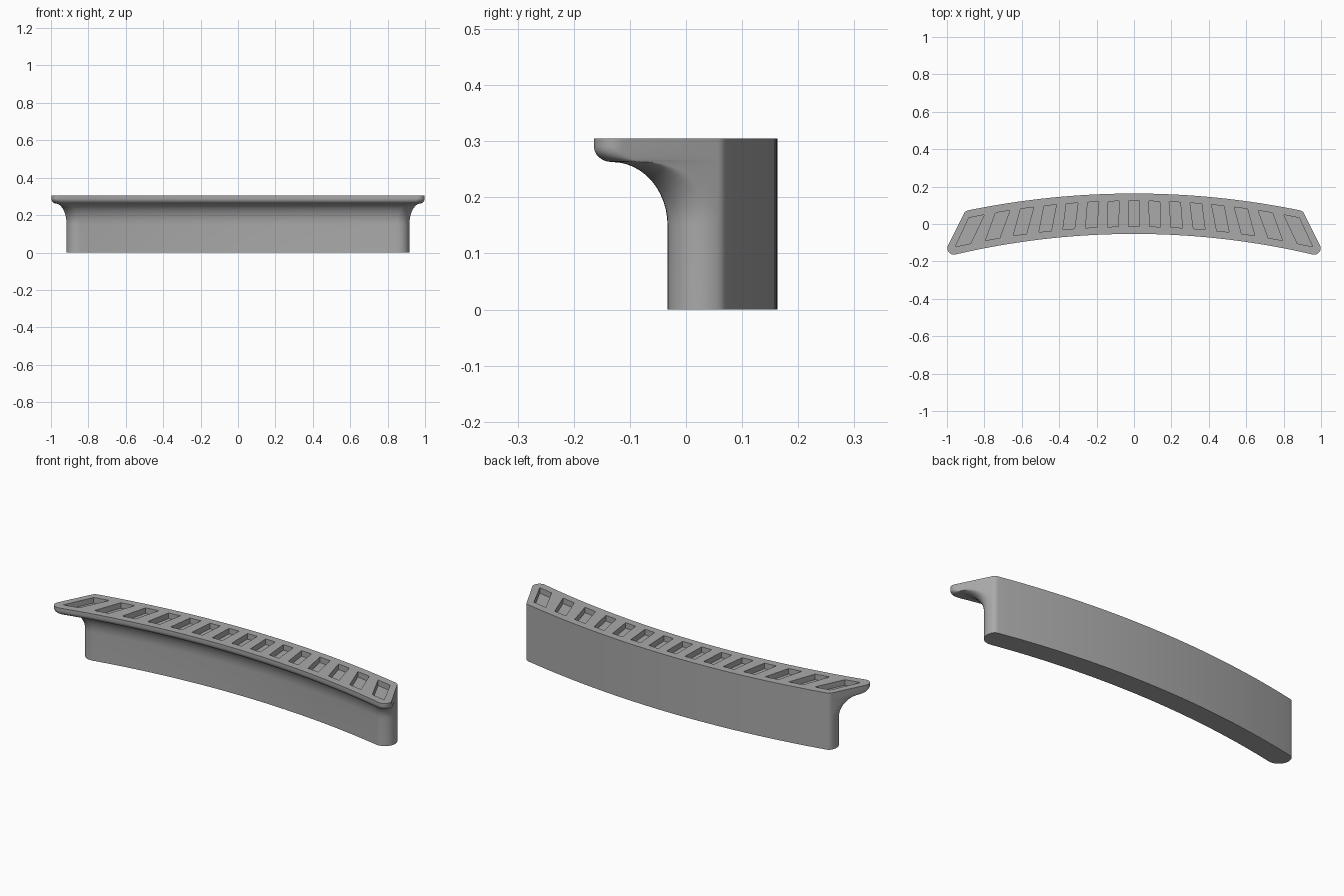
import bpy, bmesh, math
from mathutils import Vector

cube = bpy.data.objects.get("Cube")
if cube:
    bpy.data.objects.remove(cube)

HEIGHT = 0.305
CENTRE = Vector((0, -4.25))          # shared centre of all plan arcs
R_FRONT, R_BACK = 4.197, 4.413
END_POINT = Vector((0.91, 0.055))    # slanted end line
END_DIR = Vector((0.447, -0.894)).normalized()
END_IN = Vector((END_DIR.y, -END_DIR.x))


def material(name, colour):
    mat = bpy.data.materials.new(name)
    mat.use_nodes = True
    mat.diffuse_color = colour
    mat.node_tree.nodes["Principled BSDF"].inputs["Base Color"].default_value = colour
    return mat


def polar(radius, x):
    return Vector((x, CENTRE.y + math.sqrt(radius ** 2 - x ** 2)))


def corner_centre(rho, r):
    """Centre of a corner round touching the end line, at distance rho from CENTRE."""
    q = END_POINT + END_IN * r - CENTRE
    b = q.dot(END_DIR)
    t = -b - math.sqrt(b * b - q.length_squared + rho * rho)
    t2 = -2 * b - t
    return CENTRE + q + END_DIR * min(t, t2, key=abs)


def arc(c, r, a, b, n):
    return [c + r * Vector((math.cos(a + (b - a) * i / n), math.sin(a + (b - a) * i / n)))
            for i in range(n + 1)]


def footprint(setback):
    """Closed plan outline with the front face moved back by setback."""
    rf = R_FRONT + setback
    r1, r2 = 0.035 + 0.24 * setback, 0.03
    c1, c2 = corner_centre(rf + r1, r1), corner_centre(R_BACK - r2, r2)
    end = math.atan2(-END_IN.y, -END_IN.x)
    to_c, from_c = CENTRE - c1, c2 - CENTRE
    front = arc(c1, r1, math.atan2(to_c.y, to_c.x), end, 12)
    back = arc(c2, r2, end, math.atan2(from_c.y, from_c.x), 6)
    n, half = 20, []
    half += [polar(rf, front[0].x * i / n) for i in range(n)]
    half += front + back
    half += [polar(R_BACK, back[-1].x * (1 - i / n)) for i in range(1, n + 1)]
    return half + [Vector((-p.x, p.y)) for p in reversed(half[1:-1])]


def loft(bm, rings):
    loops = [[bm.verts.new((p.x, p.y, z)) for p in ring] for ring, z in rings]
    for low, high in zip(loops, loops[1:]):
        for i in range(len(low)):
            j = (i + 1) % len(low)
            bm.faces.new((low[i], low[j], high[j], high[i]))
    bm.faces.new(loops[0][::-1])
    bm.faces.new(loops[-1])


def make_object(name, bm, mat):
    bmesh.ops.recalc_face_normals(bm, faces=bm.faces)
    mesh = bpy.data.meshes.new(name)
    bm.to_mesh(mesh)
    bm.free()
    mesh.materials.append(mat)
    obj = bpy.data.objects.new(name, mesh)
    bpy.context.collection.objects.link(obj)
    return obj


grey = material("mid grey", (0.4, 0.4, 0.4, 1))

# Curved body: straight wall, concave sweep under the ledge, rounded lip
profile = [(0.105, 0)]
for i in range(13):
    a = math.pi / 2 * i / 12
    profile.append((0.025 + 0.08 * math.cos(a), 0.15 + 0.113 * math.sin(a)))
profile = [(0.105, 0)]
for i in range(13):
    a = math.pi / 2 * i / 12
    profile.append((0.025 + 0.08 * (1 - (1 - math.cos(a))), 0.15 + 0.113 * math.sin(a)))
# the sweep bulges toward the wall, so mirror the quarter round
profile = [(0.105, 0)] + [(0.025 + 0.08 * math.cos(math.pi / 24 * i),
                           0.15 + 0.113 * math.sin(math.pi / 24 * i)) for i in range(13)]
profile += [(0.025 * (1 - math.sin(math.pi / 12 * i)),
             0.29 - 0.027 * math.cos(math.pi / 12 * i)) for i in range(1, 7)]
profile.append((0, HEIGHT))
bm = bmesh.new()
loft(bm, [(footprint(s), z) for s, z in profile])
body = make_object("curved_ledge_body", bm, grey)

# Row of shallow slots that lean outward toward the ends
bm = bmesh.new()
for k in range(-7, 8):
    front_x = 0.113 * k + 0.00036 * k ** 3
    back_x = 0.108 * k + 0.00025 * k ** 3
    w = 0.029 + 0.00025 * k * k
    ring = [polar(4.237, front_x - w), polar(4.237, front_x + w),
            polar(4.373, back_x + w), polar(4.373, back_x - w)]
    loft(bm, [(ring, HEIGHT - 0.03), (ring, HEIGHT + 0.05)])
cutter = make_object("slot_cutter", bm, grey)
cutter.hide_render = True

cut = body.modifiers.new("slots", "BOOLEAN")
cut.operation = "DIFFERENCE"
cut.solver = "EXACT"
cut.object = cutter
bpy.context.view_layer.objects.active = body
body.select_set(True)
bpy.ops.object.modifier_apply(modifier=cut.name)
bpy.data.objects.remove(cutter)
bpy.ops.object.shade_smooth_by_angle(angle=math.radians(35))
